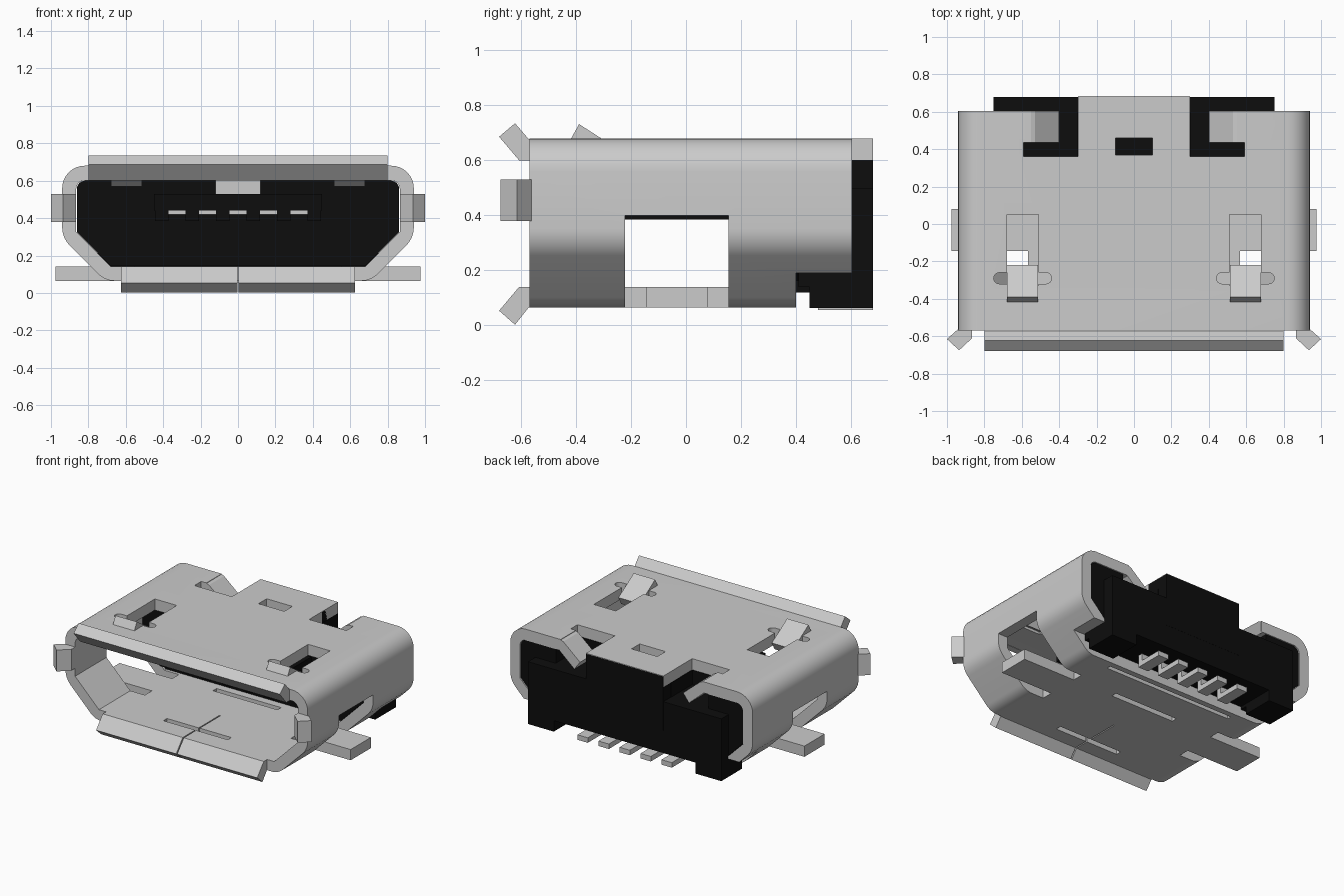
import bpy, bmesh, math
from mathutils import Vector

if "Cube" in bpy.data.objects:
    bpy.data.objects.remove(bpy.data.objects["Cube"])

BLACK = bpy.data.materials.new("black_plastic")
BLACK.diffuse_color = (0.004, 0.004, 0.004, 1)
BLACK.use_nodes = True
BLACK.node_tree.nodes["Principled BSDF"].inputs["Base Color"].default_value = BLACK.diffuse_color


def to3(p, axis, t):
    a, b = p
    return {'x': (t, a, b), 'y': (a, t, b), 'z': (a, b, t)}[axis]


def add_prism(bm, pts, axis, lo, hi):
    r0 = [bm.verts.new(to3(p, axis, lo)) for p in pts]
    r1 = [bm.verts.new(to3(p, axis, hi)) for p in pts]
    n = len(pts)
    faces = [bm.faces.new(r0), bm.faces.new(r1)]
    faces += [bm.faces.new((r0[i], r0[(i + 1) % n], r1[(i + 1) % n], r1[i])) for i in range(n)]
    bmesh.ops.recalc_face_normals(bm, faces=faces)


def make(name, prisms, mat=None):
    bm = bmesh.new()
    for p in prisms:
        add_prism(bm, *p)
    me = bpy.data.meshes.new(name)
    bm.to_mesh(me)
    bm.free()
    ob = bpy.data.objects.new(name, me)
    bpy.context.collection.objects.link(ob)
    if mat:
        me.materials.append(mat)
    return ob


def box(x0, x1, y0, y1, z0, z1):
    return ([(x0, y0), (x1, y0), (x1, y1), (x0, y1)], 'z', z0, z1)


def both(x0, x1, *r):
    return [box(x0, x1, *r), box(-x1, -x0, *r)]


def cut(ob, prisms):
    for p in prisms:
        c = make("cutter", [p])
        c.hide_render = True
        m = ob.modifiers.new("cut", 'BOOLEAN')
        m.operation, m.solver, m.object = 'DIFFERENCE', 'EXACT', c
        dg = bpy.context.evaluated_depsgraph_get()
        me = bpy.data.meshes.new_from_object(ob.evaluated_get(dg))
        ob.modifiers.clear()
        ob.data = me
        bpy.data.objects.remove(c)


def rounded(corners, n=8):
    # polygon with filleted corners, each corner given as (x, z, radius)
    out = []
    for i, (x, z, r) in enumerate(corners):
        p = Vector((x, z))
        a = (Vector(corners[i - 1][:2]) - p).normalized()
        b = (Vector(corners[(i + 1) % len(corners)][:2]) - p).normalized()
        if r == 0:
            out.append((x, z))
            continue
        half = a.angle(b) / 2
        c = p + (a + b).normalized() * (r / math.sin(half))
        s = p + a * (r / math.tan(half)) - c
        e = p + b * (r / math.tan(half)) - c
        for k in range(n + 1):
            t = k / n
            w = math.pi - 2 * half
            v = (s * math.sin((1 - t) * w) + e * math.sin(t * w)) / math.sin(w)
            out.append(tuple(c + v))
    return out


def sym(half):
    return half + [(-x, z, r) for x, z, r in reversed(half)]


# Metal shell: rounded tube with cut-outs
outer = rounded(sym([(.711, .065, .12), (.94, .294, .14), (.94, .68, .12)]))
inner = rounded(sym([(.68, .14, 0), (.865, .325, 0), (.865, .602, .045)]))
shell = make("metal_shell", [(outer, 'y', -.57, .68)])
cuts = [(inner, 'y', -.7, .8)]
cuts += both(.302, 1.1, .604, .8, -.1, .9)                    # rear wings trimmed
cuts += [box(-1.1, 1.1, .606, .8, -.1, .601)]
cuts += [box(-1.1, 1.1, .40, .9, -.1, .19)]                   # floor ends early
cuts += both(.567, 1.2, -.222, -.144, -.1, .40)               # side windows
cuts += both(.567, 1.2, .08, .155, -.1, .40)
cuts += both(.567, 1.2, -.15, .09, .14, .40)
cuts += both(.51, .68, -.33, .05, .5, .8)                     # spring holes
cuts += both(.30, .55, .36, .9, .5, .8)                       # rear notches
cuts += both(.54, .59, .36, .435, .5, .8)
cuts += [box(-.1, .1, .37, .46, .5, .8)]                      # rear centre window
cuts += [box(-.25, .25, y - .02, y + .02, -.1, .2) for y in (-.45, .10)]
cuts += [box(-.5, .5, .33, .36, .0, .09)]
cuts += [box(-.004, .004, -.7, -.2, -.1, .2)]                 # floor seam
for s in (1, -1):                                             # bend-relief slots
    slot = [(s * (.595 + d * .125 + .03 * math.cos(a)), -.29 + .03 * math.sin(a))
            for d, a0 in ((1, -math.pi / 2), (-1, math.pi / 2))
            for a in [a0 + k * math.pi / 8 for k in range(9)]]
    cuts.append((slot, 'z', .55, .8))
cut(shell, cuts)

# Flared lips round the mouth
make("top_lip", [([(-.56, .676), (-.573, .678), (-.622, .735), (-.68, .686), (-.607, .60), (-.56, .60)],
                  'x', -.8, .8)])
low = [(-.56, .066), (-.573, .064), (-.622, .002), (-.68, .053), (-.607, .14), (-.56, .14)]
make("bottom_lip", [(low, 'x', .004, .625), (low, 'x', -.625, -.004)])
for s, side in ((1, "right"), (-1, "left")):
    make(side + "_lip", [([(s * x, y) for x, y in
         [(.865, -.56), (.938, -.56), (1.0, -.615), (.935, -.675), (.865, -.61)]], 'z', .38, .53)])
    # springs, mounting legs, and tabs bent into the body
    x0, x1 = sorted((s * .512, s * .678))
    make(side + "_spring", [([(-.22, .625), (-.324, .69), (-.389, .732), (-.42, .676), (-.25, .57)],
                             'x', x0, x1)])
    x0, x1 = sorted((s * .55, s * .975))
    make(side + "_mounting_leg", [box(x0, x1, -.144, .08, .065, .14)])
    make(side + "_bent_tab", [([(s * x, z) for x, z in
         [(.56, .68), (.53, .67), (.40, .56), (.445, .50), (.56, .60)]], 'y', .436, .603)])

# Black insulating body
fill = rounded(sym([(.68, .143, 0), (.862, .326, 0), (.862, .60, .045)]))
body = make("plastic_body", [(fill, 'y', .17, .598)], BLACK)
cut(body, both(.302, .592, .361, .7, .50, .7))
make("body_rear", [
    box(-.75, .75, .41, .68, .14, .50),
    box(-.30, .30, .50, .681, .30, .676)], BLACK)
make("body_feet", both(.55, .75, .45, .68, .063, .2) + both(.55, .70, .401, .5, .12, .2), BLACK)

# Tongue with ribs between the contacts
P = .163
make("tongue", [box(-.45, .45, -.24, .2, .44, .53)] +
     [box(x - .035, x + .035, -.24, .2, .385, .445) for x in [(i - 2.5) * P for i in range(6)]], BLACK)
make("tongue_stop", [box(-.12, .12, .12, .18, .53, .60)])

# Contacts on the tongue and solder pins at the back
make("contacts", [box(i * P - .045, i * P + .045, -.245, .18, .42, .442) for i in range(-2, 3)])
make("solder_pins", [p for i in range(-2, 3) for p in (
    box(i * P - .04, i * P + .04, .48, .68, .055, .09),
    box(i * P - .04, i * P + .04, .48, .515, .085, .15))])

bpy.ops.object.select_all(action='DESELECT')
shell.select_set(True)
bpy.context.view_layer.objects.active = shell
bpy.ops.object.shade_smooth_by_angle(angle=math.radians(25))
